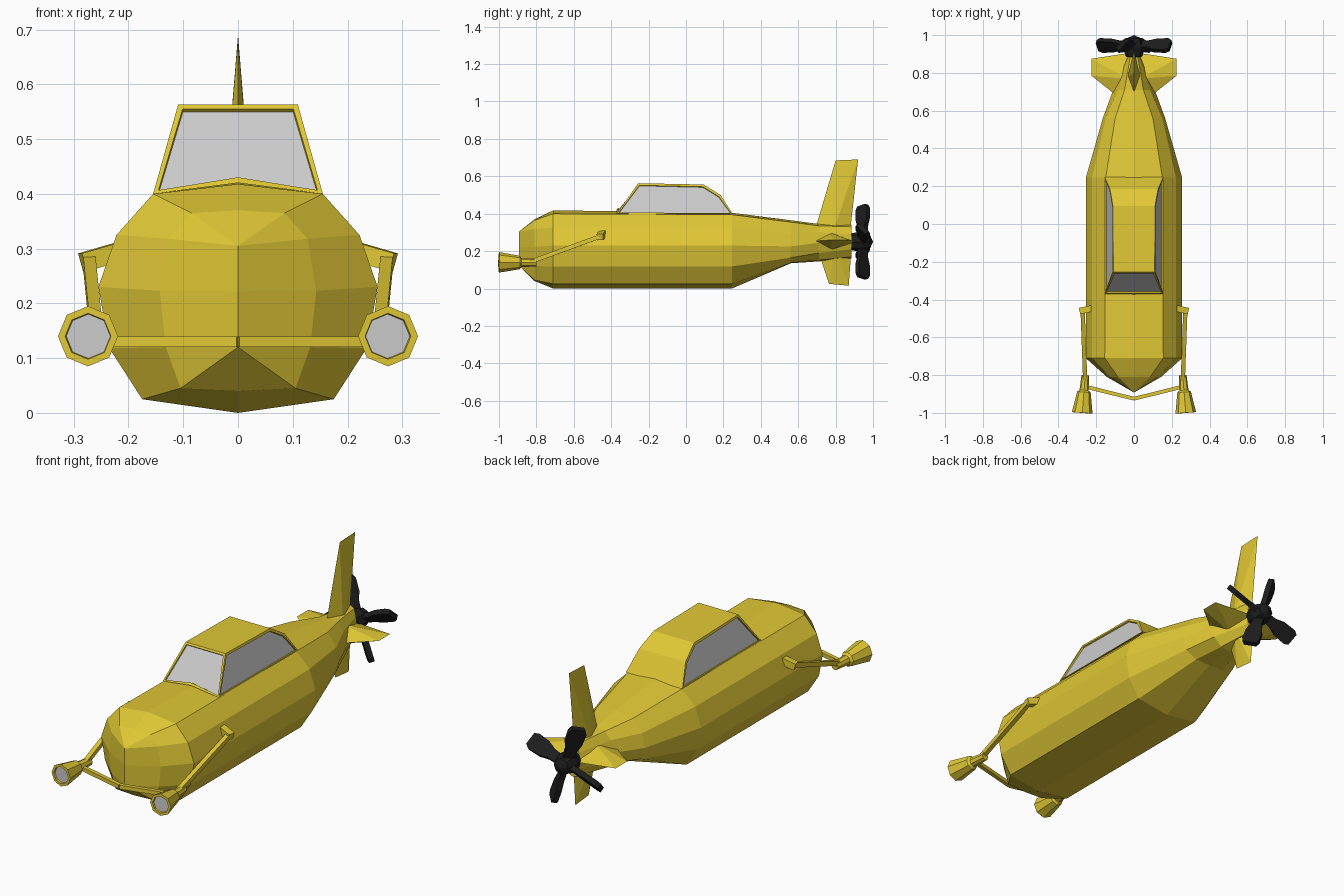
import bpy, bmesh, math
from mathutils import Vector, Matrix

if "Cube" in bpy.data.objects:
    bpy.data.objects.remove(bpy.data.objects["Cube"])


def material(name, color):
    m = bpy.data.materials.new(name)
    m.diffuse_color = (*color, 1)
    m.use_nodes = True
    m.node_tree.nodes["Principled BSDF"].inputs["Base Color"].default_value = m.diffuse_color
    return m


YELLOW = material("yellow_paint", (0.75, 0.58, 0.035))
BLACK = material("black_rubber", (0.012, 0.012, 0.012))
GREY = material("grey_glass", (0.8, 0.8, 0.8))


def finish(name, bm, mats, mirror=False):
    bmesh.ops.remove_doubles(bm, verts=bm.verts, dist=1e-4)
    bmesh.ops.recalc_face_normals(bm, faces=bm.faces)
    me = bpy.data.meshes.new(name)
    bm.to_mesh(me)
    bm.free()
    for m in mats:
        me.materials.append(m)
    ob = bpy.data.objects.new(name, me)
    bpy.context.collection.objects.link(ob)
    if mirror:
        ob.modifiers.new("mirror", 'MIRROR')
    return ob


def loft(bm, rings, closed):
    rows = [[bm.verts.new(p) for p in r] for r in rings]
    n = len(rows[0])
    for a, b in zip(rows, rows[1:]):
        for i in range(n if closed else n - 1):
            j = (i + 1) % n
            bm.faces.new((a[i], a[j], b[j], b[i]))
    return rows


def lathe(name, start, end, profile, sides, mat, mirror=True):
    """Revolve (radius, fraction of length) points about start-end."""
    start, end = Vector(start), Vector(end)
    d = end - start
    rot = d.to_track_quat('Z', 'Y')
    phase = 0.5 if sides == 4 else 0
    rings = []
    for r, t in profile:
        angles = [2 * math.pi * (i + phase) / sides for i in range(sides)]
        rings.append([start + d * t + rot @ Vector((r * math.cos(a), r * math.sin(a), 0))
                      for a in angles])
    bm = bmesh.new()
    loft(bm, rings, True)
    return finish(name, bm, [mat], mirror)


def bar(name, a, b, r):
    return lathe(name, a, b, [(0, 0), (r, 0), (r, 1), (0, 1)], 4, YELLOW)


def fin(name, a, b, c, d, thick, mirror=False):
    """Diamond root from a to b, narrowing to the tip edge c-d."""
    mid, t = (Vector(a) + Vector(b)) / 2, Vector(thick)
    bm = bmesh.new()
    A, B, C, D, P, Q = [bm.verts.new(p) for p in (a, b, c, d, mid + t, mid - t)]
    for m in (P, Q):
        for f in ((A, C, m), (m, C, D), (m, D, B), (A, m, B)):
            bm.faces.new(f) if f[1] != Q else None
    finish(name, bm, [YELLOW], mirror)


# Hull: half cross-sections (x, z) from keel to deck, lofted along y and mirrored
MAIN = [(0, 0), (.175, .025), (.235, .118), (.255, .23), (.222, .325), (.155, .40), (0, .418)]
sections = [
    (-.892, [(0, .12)] * 3 + [(0, .222)] + [(0, .305)] * 3),
    (-.81, [(0, .04), (.105, .045), (.132, .12), (.143, .223), (.127, .318), (.085, .365), (0, .37)]),
    (-.71, MAIN),
    (.245, MAIN[:5] + [(.15, .395), (0, .405)]),
    (.56, [(0, .135), (.08, .138), (.145, .165), (.165, .225), (.15, .295), (.1, .355), (0, .365)]),
    (.71, [(0, .145), (.05, .152), (.095, .19), (.11, .245), (.085, .3), (.05, .335), (0, .345)]),
    (.885, [(0, .16), (.02, .17), (.03, .21), (.035, .25), (.03, .29), (.02, .33), (0, .34)]),
]
bm = bmesh.new()
rows = loft(bm, [[(x, y, z) for x, z in s] for y, s in sections], False)
bm.faces.new(rows[-1])
bmesh.ops.dissolve_degenerate(bm, dist=1e-4, edges=bm.edges)
finish("hull", bm, [YELLOW], True)

# Cabin: side outline (y, z) leaning inwards, with inset windows
outline = [(-.37, .40), (-.255, .563), (.095, .556), (.185, .50), (.25, .398)]
bm = bmesh.new()
left, right = [[bm.verts.new((s * (.155 - (z - .40) * .28), y, z)) for y, z in outline]
               for s in (-1, 1)]
sill = bm.verts.new((0, -.372, .42))
windows = [bm.faces.new(left), bm.faces.new(right),
           bm.faces.new((left[0], sill, right[0], right[1], left[1]))]
for i in range(1, 4):
    bm.faces.new((left[i], right[i], right[i + 1], left[i + 1]))
bmesh.ops.recalc_face_normals(bm, faces=bm.faces)
bmesh.ops.inset_individual(bm, faces=windows, thickness=.013)
bmesh.ops.inset_individual(bm, faces=windows, thickness=.001, depth=-.008)
for f in windows:
    f.material_index = 1
finish("cabin", bm, [YELLOW, GREY])

# Tail fins
fin("upper_tail_fin", (0, .68, .28), (0, .875, .28), (0, .80, .685), (0, .92, .69), (.034, 0, 0))
fin("lower_tail_fin", (0, .70, .22), (0, .885, .22), (0, .765, .025), (0, .87, .015), (.04, 0, 0))
fin("side_tail_fin", (.03, .63, .25), (.03, .905, .25), (.225, .785, .26), (.225, .875, .26),
    (0, 0, .05), True)

# Propeller: hub and four pitched blades
C = Vector((0, .945, .25))
lathe("propeller_hub", (0, .88, .25), (0, 1, .25),
      [(0, 0), (.045, .05), (.055, .45), (.04, .85), (0, 1)], 8, BLACK, False)
for k in range(4):
    bm = bmesh.new()
    rings = [[(sx * w, sy * .013, z) for sx, sy in ((-1, -1), (1, -1), (1, 1), (-1, 1))]
             for w, z in ((.022, .02), (.026, .08), (.04, .125), (.042, .185), (.03, .205))]
    rows = loft(bm, rings, True)
    bm.faces.new(rows[0])
    bm.faces.new(rows[-1])
    turn = math.radians(-20 + 90 * k)
    bm.transform(Matrix.Translation(C) @ Matrix.Rotation(turn, 4, 'Y')
                 @ Matrix.Rotation(math.radians(45), 4, 'Z'))
    finish("propeller_blade", bm, [BLACK])

# Headlamps on each side with recessed lenses
BACK, FRONT = (.258, -.80, .138), (.274, -1, .14)
lathe("headlamp", BACK, FRONT,
      [(0, 0), (.02, 0), (.024, .4), (.036, .45), (.055, 1), (.042, 1), (.04, .95)], 8, YELLOW)
lathe("headlamp_lens", BACK, FRONT, [(.041, .96), (0, .96)], 8, GREY)

# Lamp struts, their hull mounts and the front bumper bar
bar("lamp_strut", (.272, -.455, .28), (.258, -.84, .14), .016)
bar("strut_mount", (.215, -.445, .295), (.284, -.46, .275), .024)
bar("bumper_bar", (0, -.925, .13), (.262, -.86, .13), .014)
